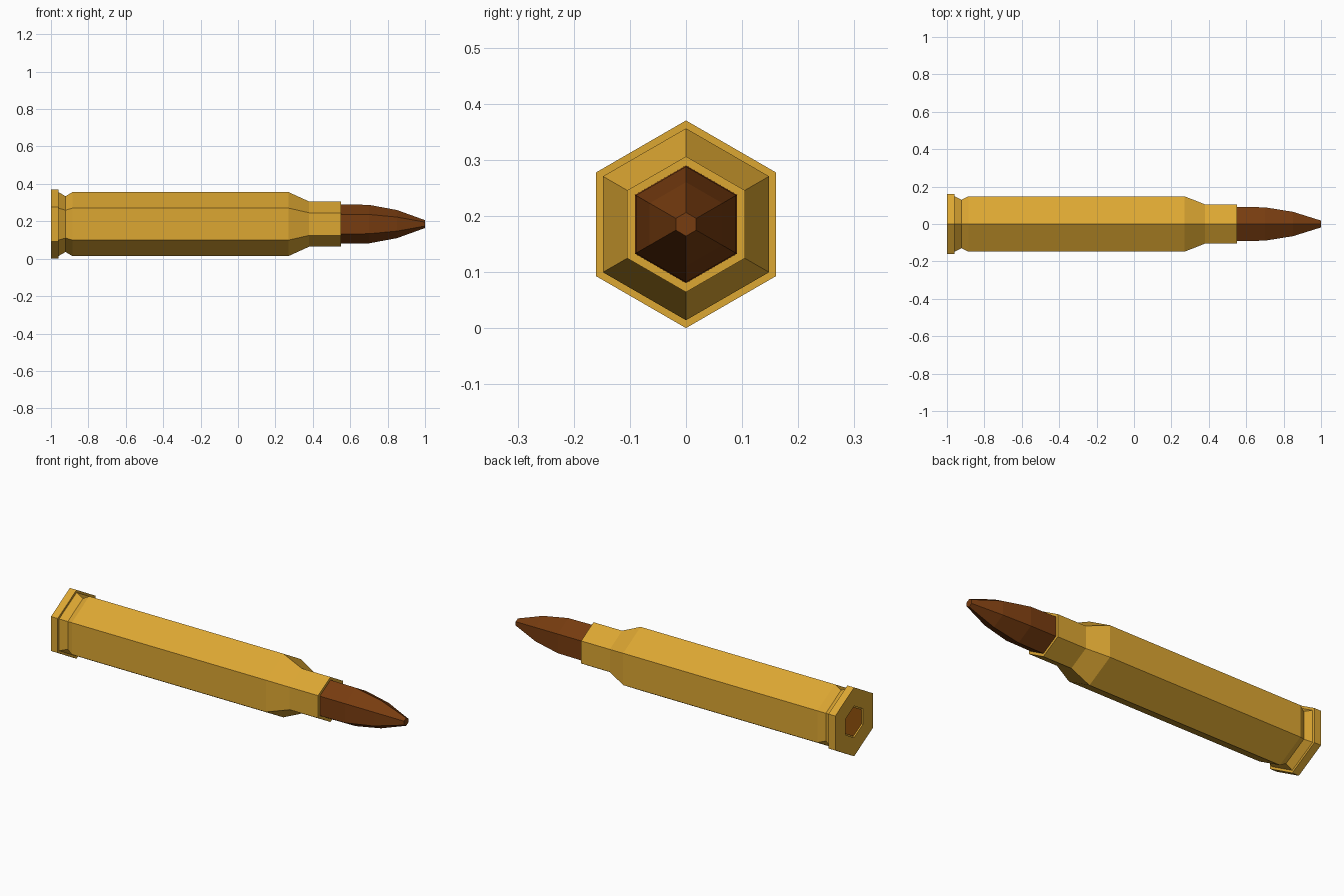
import bpy, bmesh, math

if "Cube" in bpy.data.objects:
    bpy.data.objects.remove(bpy.data.objects["Cube"])

AXIS_Z = 0.185


def material(name, rgb):
    m = bpy.data.materials.new(name)
    m.diffuse_color = (*rgb, 1.0)
    m.use_nodes = True
    m.node_tree.nodes["Principled BSDF"].inputs["Base Color"].default_value = m.diffuse_color
    return m


brass = material("brass", (0.72, 0.385, 0.032))
copper = material("dark copper", (0.185, 0.045, 0.005))
orange = material("orange copper", (0.58, 0.17, 0.008))


def hex_lathe(name, profile, mat):
    """Six-sided solid along x from (x, radius) points, capped at both ends."""
    bm = bmesh.new()
    rings = []
    for x, r in profile:
        rings.append([bm.verts.new((x, r * math.sin(math.radians(60 * i)),
                                    AXIS_Z + r * math.cos(math.radians(60 * i))))
                      for i in range(6)])
    for a, b in zip(rings, rings[1:]):
        for i in range(6):
            j = (i + 1) % 6
            bm.faces.new((a[i], a[j], b[j], b[i]))
    bm.faces.new(rings[0])
    bm.faces.new(rings[-1])
    bmesh.ops.recalc_face_normals(bm, faces=bm.faces)
    mesh = bpy.data.meshes.new(name)
    bm.to_mesh(mesh)
    bm.free()
    mesh.materials.append(mat)
    obj = bpy.data.objects.new(name, mesh)
    bpy.context.collection.objects.link(obj)
    return obj


# Casing: primer pocket, rim, extractor groove, body, shoulder, neck
hex_lathe("casing", [(-0.99, 0.085), (-1.0, 0.085), (-1.0, 0.185), (-0.96, 0.185),
                     (-0.96, 0.171), (-0.922, 0.149), (-0.885, 0.171),
                     (0.27, 0.171), (0.38, 0.121), (0.55, 0.121)], brass)

# Bullet seated in the neck
hex_lathe("bullet", [(0.54, 0.105), (0.70, 0.103), (0.85, 0.075),
                     (1.0, 0.021)], copper)

# Primer plate in the base pocket
hex_lathe("primer", [(-0.995, 0.079), (-0.989, 0.079)], orange)
